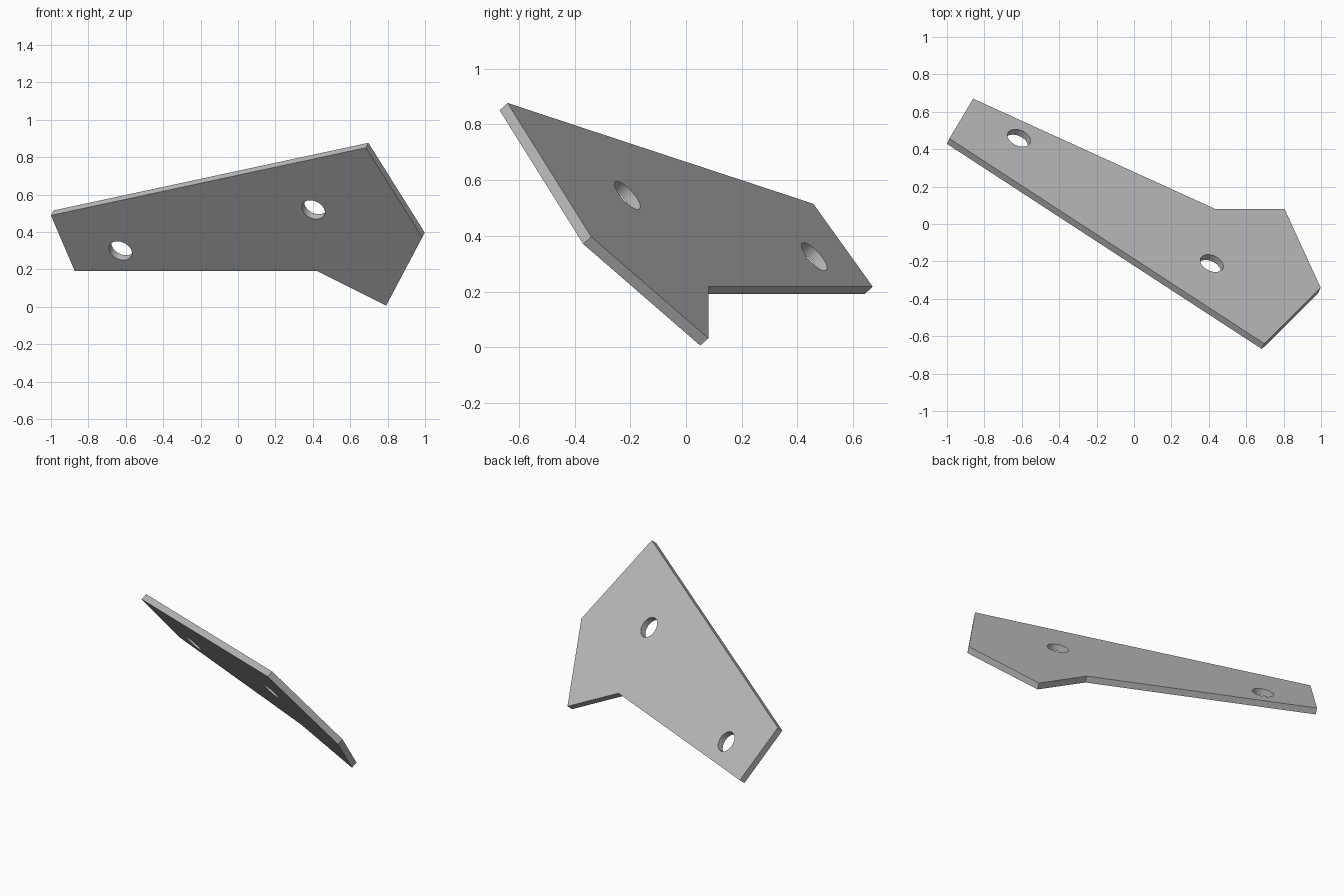
import bpy
import bmesh
from mathutils import Vector

cube = bpy.data.objects.get("Cube")
if cube:
    bpy.data.objects.remove(cube, do_unlink=True)

# Tilted plane of the plate's upper face
NORMAL = Vector((0.319, 0.70, 0.638)).normalized()
ORIGIN = Vector((0.435, 0.08, 0.218))
THICKNESS = 0.041
HOLE_RADIUS = 0.065


def on_plane(x, y):
    """Point of the upper face above the given plan position."""
    z = ORIGIN.z - (NORMAL.x * (x - ORIGIN.x) + NORMAL.y * (y - ORIGIN.y)) / NORMAL.z
    return Vector((x, y, z))


# Grey metal
metal = bpy.data.materials.new("grey_metal")
metal.use_nodes = True
metal.diffuse_color = (0.5, 0.5, 0.5, 1)
metal.node_tree.nodes["Principled BSDF"].inputs["Base Color"].default_value = (0.5, 0.5, 0.5, 1)

# Plate: six-sided outline given thickness along the normal
outline = [(-0.86, 0.67), (0.435, 0.08), (0.805, 0.08),
           (0.998, -0.34), (0.697, -0.64), (-0.987, 0.457)]
bm = bmesh.new()
face = bm.faces.new([bm.verts.new(on_plane(x, y)) for x, y in outline])
lower = bmesh.ops.extrude_face_region(bm, geom=[face])["geom"]
bmesh.ops.translate(bm, vec=-NORMAL * THICKNESS,
                    verts=[g for g in lower if isinstance(g, bmesh.types.BMVert)])
bmesh.ops.recalc_face_normals(bm, faces=bm.faces)
mesh = bpy.data.meshes.new("bracket_plate")
bm.to_mesh(mesh)
bm.free()
mesh.materials.append(metal)
plate = bpy.data.objects.new("bracket_plate", mesh)
bpy.context.collection.objects.link(plate)
bpy.context.view_layer.objects.active = plate

# Two round bolt holes, drilled square to the plate
for x, y in [(-0.615, 0.46), (0.416, -0.21)]:
    bpy.ops.mesh.primitive_cylinder_add(
        vertices=48, radius=HOLE_RADIUS, depth=THICKNESS * 6, location=on_plane(x, y),
        rotation=NORMAL.to_track_quat("Z", "Y").to_euler())
    cutter = bpy.context.object
    cutter.name = "hole_cutter"
    cutter.hide_render = True
    cutter.data.materials.append(metal)
    drill = plate.modifiers.new("drill", "BOOLEAN")
    drill.operation = "DIFFERENCE"
    drill.solver = "EXACT"
    drill.object = cutter
    bpy.context.view_layer.objects.active = plate
    bpy.ops.object.modifier_apply(modifier=drill.name)
    bpy.data.objects.remove(cutter, do_unlink=True)

# Smooth hole walls, sharp plate edges
bpy.ops.object.select_all(action="DESELECT")
plate.select_set(True)
bpy.ops.object.shade_smooth_by_angle()
